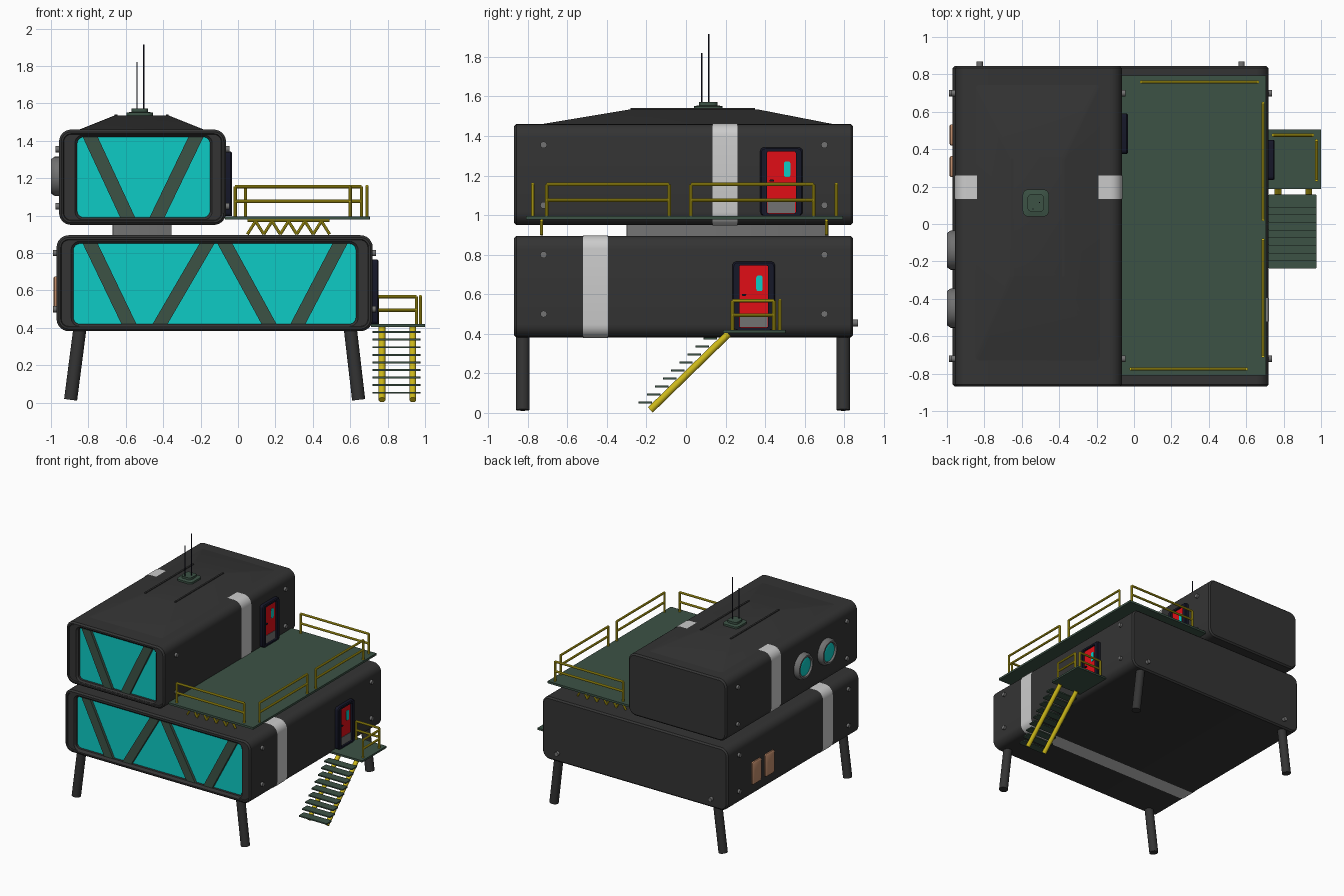
import bpy, bmesh
from math import sin, cos, pi, radians
from mathutils import Vector

if "Cube" in bpy.data.objects:
    bpy.data.objects.remove(bpy.data.objects["Cube"])


def material(name, *rgb):
    m = bpy.data.materials.new(name)
    m.diffuse_color = (*rgb, 1)
    m.use_nodes = True
    m.node_tree.nodes["Principled BSDF"].inputs["Base Color"].default_value = m.diffuse_color
    return m


DARK = material("dark_panel", 0.034, 0.034, 0.034)
GLASS = material("teal_glass", 0.004, 0.6, 0.56)
GREEN = material("green_metal", 0.045, 0.085, 0.06)
YELLOW = material("yellow_paint", 0.62, 0.49, 0.01)
RED = material("red_paint", 0.75, 0.004, 0.008)
NAVY = material("navy_frame", 0.008, 0.009, 0.022)
TAN = material("tan_panel", 0.55, 0.27, 0.15)
PALE = material("pale_stripe", 0.55, 0.55, 0.55)
GREY = material("mid_grey", 0.17, 0.17, 0.17)


def finish(name, bm, mat):
    bmesh.ops.recalc_face_normals(bm, faces=bm.faces)
    me = bpy.data.meshes.new(name)
    bm.to_mesh(me)
    bm.free()
    me.materials.append(mat)
    for p in me.polygons:
        p.use_smooth = True
    me.set_sharp_from_angle(angle=radians(32))
    ob = bpy.data.objects.new(name, me)
    bpy.context.collection.objects.link(ob)
    return ob


def rrect(a0, a1, b0, b1, r, n=6):
    """Rounded rectangle outline in 2D."""
    pts = []
    for k, (a, b) in enumerate([(a1 - r, b1 - r), (a0 + r, b1 - r), (a0 + r, b0 + r), (a1 - r, b0 + r)]):
        for i in range(n + 1):
            t = (k + i / n) * pi / 2
            pts.append((a + r * cos(t), b + r * sin(t)))
    return pts


def circle(a, b, r, n=32):
    return [(a + r * cos(2 * pi * i / n), b + r * sin(2 * pi * i / n)) for i in range(n)]


def loft(name, axis, sections, mat, start=True, end=True):
    """Skin a list of (outline, depth) sections along an axis."""
    place = {"x": lambda a, b, d: (d, a, b), "y": lambda a, b, d: (a, d, b), "z": lambda a, b, d: (a, b, d)}[axis]
    bm = bmesh.new()
    loops = [[bm.verts.new(place(a, b, d)) for a, b in pts] for pts, d in sections]
    for u, v in zip(loops, loops[1:]):
        for i in range(len(u)):
            j = (i + 1) % len(u)
            bm.faces.new((u[i], u[j], v[j], v[i]))
    if start:
        bm.faces.new(loops[0])
    if end:
        bm.faces.new(loops[-1])
    return finish(name, bm, mat)


def slab(name, axis, a0, a1, b0, b1, d0, d1, mat, r=0.004, n=2):
    pts = rrect(a0, a1, b0, b1, r, n)
    return loft(name, axis, [(pts, d0), (pts, d1)], mat)


def tubes(name, bars, r, mat, n=10):
    """Several round bars, each from p to q, in one object."""
    bm = bmesh.new()
    for p, q in bars:
        p, q = Vector(p), Vector(q)
        m = (q - p).to_track_quat("Z", "Y").to_matrix().to_4x4()
        m.translation = (p + q) / 2
        bmesh.ops.create_cone(bm, cap_ends=True, segments=n, radius1=r, radius2=r, depth=(q - p).length, matrix=m)
    return finish(name, bm, mat)


def railing(name, p, q, height):
    p, q, up = Vector(p), Vector(q), Vector((0, 0, height))
    tubes(name, [(p, p + up), (q, q + up), (p + up, q + up), (p + up * 0.52, q + up * 0.52)], 0.009, YELLOW)


Y0, Y1 = -0.87, 0.845


def module(name, x0, x1, z0, z1, win, struts, stripe):
    """Rounded hull with recessed front window, diagonal struts and a stripe band."""
    def o(d):
        return rrect(x0 + d, x1 - d, z0 + d, z1 - d, 0.065 - d)
    w = rrect(*win, 0.035)
    w2 = rrect(win[0] - 0.012, win[1] + 0.012, win[2] - 0.012, win[3] + 0.012, 0.045)
    glass_y = Y0 + 0.04
    loft(name + "_hull", "y", [(o(0.012), Y1), (o(0), Y1 - 0.012), (o(0), Y0 + 0.012), (o(0.012), Y0),
         (o(0.022), Y0), (o(0.026), Y0 + 0.008), (w2, Y0 + 0.008), (w, Y0 + 0.02), (w, glass_y)], DARK, end=False)
    loft(name + "_window", "y", [(w, glass_y)], GLASS, end=False)
    for i, (top, bot) in enumerate(struts):
        outline = [(top - 0.04, win[3]), (top + 0.04, win[3]), (bot + 0.04, win[2]), (bot - 0.04, win[2])]
        loft(f"{name}_window_strut_{i}", "y", [(outline, glass_y), (outline, glass_y - 0.022)], GREEN)
    loft(name + "_stripe", "y", [(o(-0.003), stripe), (o(-0.003), stripe + 0.125)], PALE, False, False)


module("lower", -0.97, 0.72, 0.382, 0.895, (-0.88, 0.63, 0.42, 0.85),
       [(-0.79, -0.583), (-0.166, -0.417), (-0.07, 0.166), (0.545, 0.32)], -0.52)
module("upper", -0.957, -0.064, 0.95, 1.46, (-0.86, -0.15, 0.99, 1.42),
       [(-0.79, -0.59), (-0.225, -0.433)], 0.135)
slab("module_connector", "z", -0.67, -0.355, -0.3, 0.72, 0.885, 0.96, GREY)

# Sloped roof cap and its two ridges
loft("roof_cap", "z", [(rrect(-0.86, -0.17, -0.76, 0.77, 0.02, 2), 1.455),
                       (rrect(-0.66, -0.37, -0.28, 0.36, 0.02, 2), 1.535)], DARK)
for i, x in enumerate((-0.652, -0.378)):
    slab(f"roof_ridge_{i}", "z", x - 0.007, x + 0.007, -0.28, 0.35, 1.52, 1.541, DARK)

# Antenna mount
loft("antenna_base", "z", [(rrect(-0.595, -0.455, 0.04, 0.185, 0.03), 1.53), (rrect(-0.595, -0.455, 0.04, 0.185, 0.03), 1.55),
     (rrect(-0.57, -0.48, 0.065, 0.16, 0.025), 1.555), (rrect(-0.57, -0.48, 0.065, 0.16, 0.025), 1.572)], GREEN)
tubes("antennas", [((-0.54, 0.08, 1.56), (-0.54, 0.08, 1.82)), ((-0.505, 0.115, 1.56), (-0.505, 0.115, 1.915))], 0.004, NAVY, 8)

# Splayed legs
for sx, top, bot in (("left", -0.845, -0.895), ("right", 0.6, 0.645)):
    for sy, y in (("front", -0.825), ("back", 0.795)):
        tubes(f"{sy}_{sx}_leg", [((top, y, 0.4), (bot, y, 0.015))], 0.035, DARK, 24)

# Doors on the right-hand walls
for name, wall, y, z in (("upper_door", -0.064, 0.375, 0.997), ("lower_door", 0.72, 0.235, 0.42)):
    def outer(d):
        return rrect(y + d, y + 0.215 - d, z, z + 0.345 - d, 0.02, 4)
    inner = rrect(y + 0.035, y + 0.18, z + 0.012, z + 0.325, 0.008, 4)
    loft(name + "_frame", "x", [(outer(0), wall - 0.01), (outer(0), wall + 0.025), (outer(0.006), wall + 0.032),
         (inner, wall + 0.032), (inner, wall + 0.008)], NAVY)
    slab(name, "x", y + 0.035, y + 0.18, z + 0.012, z + 0.325, wall, wall + 0.016, RED)
    slab(name + "_kick_plate", "x", y + 0.038, y + 0.177, z + 0.014, z + 0.08, wall, wall + 0.019, GREY)
    slab(name + "_window", "x", y + 0.12, y + 0.153, z + 0.195, z + 0.275, wall, wall + 0.02, GLASS, 0.012, 4)
    slab(name + "_handle", "x", y + 0.047, y + 0.07, z + 0.172, z + 0.182, wall, wall + 0.027, NAVY)

# Portholes on the upper left wall
for i, y in enumerate((-0.14, -0.45)):
    ring = [(0.105, -0.95), (0.105, -0.98), (0.092, -1.0), (0.078, -1.0), (0.074, -0.985)]
    loft(f"porthole_rim_{i}", "x", [(circle(y, 1.21, r), x) for r, x in ring], GREY, end=False)
    dome = [(0.075, -0.985), (0.06, -0.99), (0.035, -0.994)]
    loft(f"porthole_glass_{i}", "x", [(circle(y, 1.21, r), x) for r, x in dome], GLASS, start=False)

# Tan wall panels on the lower left wall
for i, y in enumerate((0.25, 0.42)):
    loft(f"wall_panel_{i}", "x", [(rrect(y, y + 0.113, 0.49, 0.675, 0.012, 3), -0.96),
         (rrect(y, y + 0.113, 0.49, 0.675, 0.012, 3), -0.98),
         (rrect(y + 0.01, y + 0.103, 0.5, 0.665, 0.01, 3), -0.987)], TAN)

# Bolts on the side and back walls
bolts = []
for xl, xr, heights in ((-0.97, 0.72, (0.5, 0.8)), (-0.957, -0.064, (1.05, 1.355))):
    for z in heights:
        for y in (-0.72, 0.7):
            bolts += [((xl + 0.01, y, z), (xl - 0.018, y, z)), ((xr - 0.01, y, z), (xr + 0.018, y, z))]
bolts += [((x, Y1 - 0.01, 0.455), (x, 0.87, 0.455)) for x in (-0.825, 0.575)]
tubes("wall_bolts", bolts, 0.017, GREY, 16)

# Roof deck, trusses and railings
slab("deck", "z", -0.07, 0.705, -0.81, 0.795, 0.978, 0.995, GREEN)
for name, y in (("front_truss", -0.73), ("back_truss", 0.71)):
    pts = [(0.05 + 0.044 * i, y, 0.97 if i % 2 else 0.9) for i in range(11)]
    tubes(name, list(zip(pts, pts[1:])) + [((0.05, y, 0.973), (0.49, y, 0.973))], 0.008, YELLOW, 8)
H = 0.165
railing("deck_front_railing", (-0.015, -0.775, 0.99), (0.6, -0.775, 0.99), H)
railing("deck_back_railing", (0.04, 0.76, 0.99), (0.66, 0.76, 0.99), H)
railing("deck_right_railing_front", (0.69, -0.705, 0.99), (0.69, -0.085, 0.99), H)
railing("deck_right_railing_back", (0.69, 0.025, 0.99), (0.69, 0.645, 0.99), H)

# Entry landing and stairs
slab("landing", "z", 0.71, 1.0, 0.187, 0.505, 0.405, 0.42, GREEN)
railing("landing_back_railing", (0.745, 0.475, 0.415), (0.955, 0.475, 0.415), 0.152)
railing("landing_right_railing", (0.975, 0.235, 0.415), (0.975, 0.445, 0.415), 0.152)
tubes("stair_stringers", [((x, -0.18, 0.015), (x, 0.215, 0.4)) for x in (0.77, 0.935)], 0.018, YELLOW, 14)
for i in range(9):
    y, z = -0.205 + 0.041 * i, 0.048 + 0.0405 * i
    slab(f"stair_tread_{i}", "z", 0.72, 0.975, y - 0.034, y + 0.034, z, z + 0.01, GREEN)
